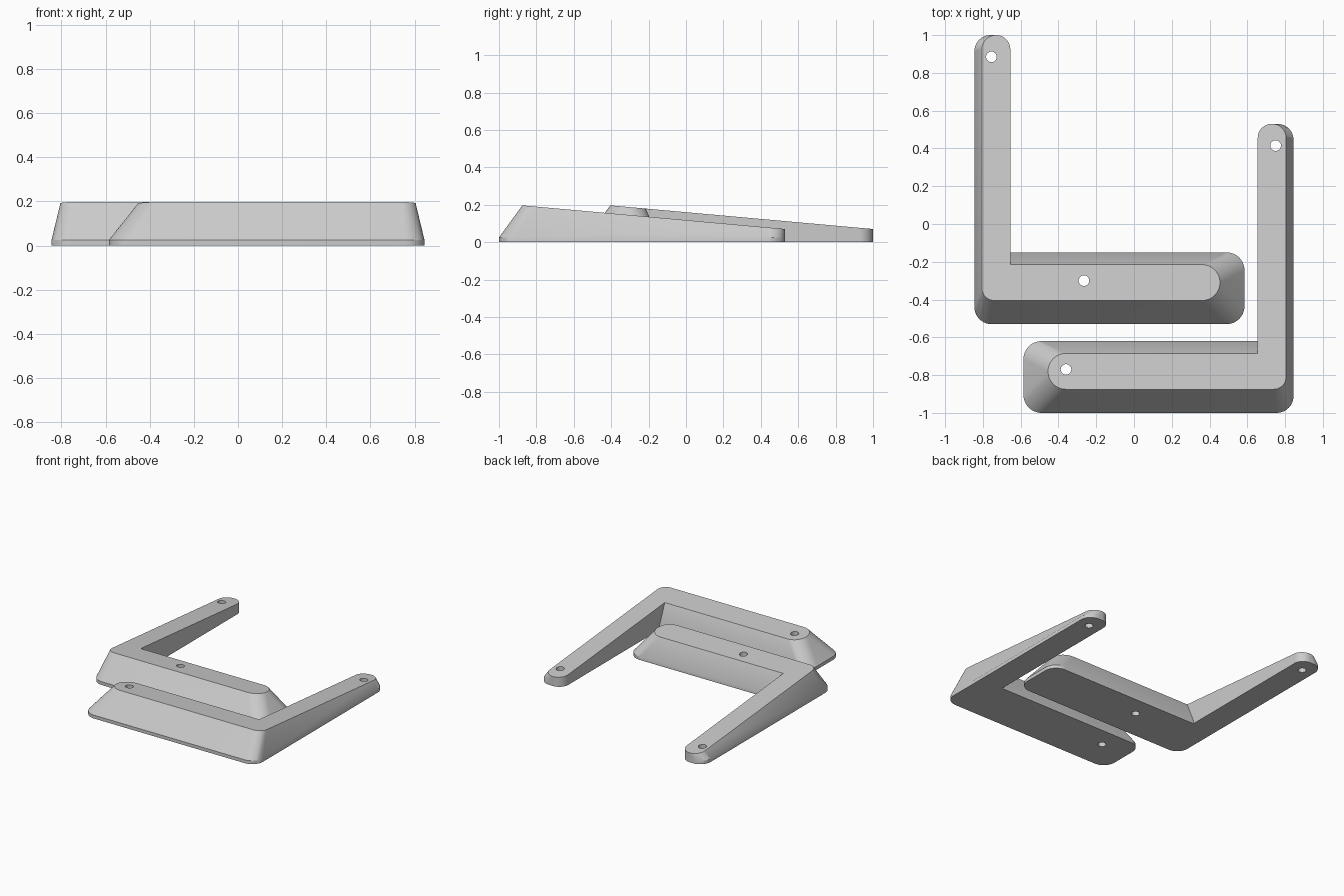
import bpy, bmesh, math
from mathutils import Vector

cube = bpy.data.objects.get("Cube")
if cube:
    bpy.data.objects.remove(cube)

grey = bpy.data.materials.new("light grey plastic")
grey.use_nodes = True
colour = (0.6, 0.6, 0.6, 1)
grey.diffuse_color = colour
grey.node_tree.nodes["Principled BSDF"].inputs["Base Color"].default_value = colour

LIP = 0.025          # short upright edge around the base
HOLE_RADIUS = 0.028

# Corners of the L outline as (x, y, corner radius), counter-clockwise
BASE = [(-0.585, -1, 0.095), (0.845, -1, 0.09), (0.845, 0.53, 0.085),
        (0.655, 0.53, 0.075), (0.655, -0.62, 0), (-0.585, -0.62, 0.095)]
TOP = [(-0.455, -0.875, 0.094), (0.805, -0.875, 0.065), (0.805, 0.53, 0.074),
       (0.655, 0.53, 0.074), (0.655, -0.685, 0), (-0.455, -0.685, 0.094)]


def rounded(corners, steps=10):
    """Outline with right-angled corners rounded to their radii."""
    points = []
    for i, (x, y, r) in enumerate(corners):
        here = Vector((x, y))
        if r == 0:
            points.append(here)
            continue
        before = (Vector(corners[i - 1][:2]) - here).normalized()
        after = (Vector(corners[(i + 1) % len(corners)][:2]) - here).normalized()
        centre = here + (before + after) * r
        for s in range(steps + 1):
            a = math.pi / 2 * s / steps
            points.append(centre - r * (after * math.cos(a) + before * math.sin(a)))
    return points


def top_height(y):
    return 0.197 - 0.09 * (y + 0.875)


def bracket(name, side, shift, holes):
    # Loft from the flat base, over the lip, to the sloping top
    bm = bmesh.new()
    base, top = rounded(BASE), rounded(TOP)
    rings = [[bm.verts.new((side * p.x, p.y + shift, z(p.y))) for p in outline]
             for outline, z in ((base, lambda y: 0), (base, lambda y: LIP), (top, top_height))]
    bm.faces.new(rings[0])
    bm.faces.new(rings[-1])
    for low, high in zip(rings, rings[1:]):
        for i in range(len(low)):
            bm.faces.new((low[i - 1], low[i], high[i], high[i - 1]))
    bmesh.ops.recalc_face_normals(bm, faces=bm.faces)
    mesh = bpy.data.meshes.new(name)
    bm.to_mesh(mesh)
    bm.free()
    mesh.materials.append(grey)
    obj = bpy.data.objects.new(name, mesh)
    bpy.context.collection.objects.link(obj)

    # Drill the upright screw holes
    for x, y in holes:
        bpy.ops.mesh.primitive_cylinder_add(vertices=32, radius=HOLE_RADIUS,
                                            depth=1, location=(x, y, 0))
        cutter = bpy.context.object
        cutter.hide_render = True
        cutter.data.materials.append(grey)
        cut = obj.modifiers.new("screw hole", "BOOLEAN")
        cut.operation, cut.solver, cut.object = "DIFFERENCE", "EXACT", cutter
        bpy.context.view_layer.objects.active = obj
        bpy.ops.object.modifier_apply(modifier=cut.name)
        bpy.data.objects.remove(cutter)

    bpy.ops.object.select_all(action="DESELECT")
    obj.select_set(True)
    bpy.context.view_layer.objects.active = obj
    bpy.ops.object.shade_smooth_by_angle(angle=math.radians(25))


bracket("left_bracket", 1, 0, [(-0.36, -0.77), (0.75, 0.415)])
bracket("right_bracket", -1, 0.47, [(-0.755, 0.885), (-0.265, -0.30)])
